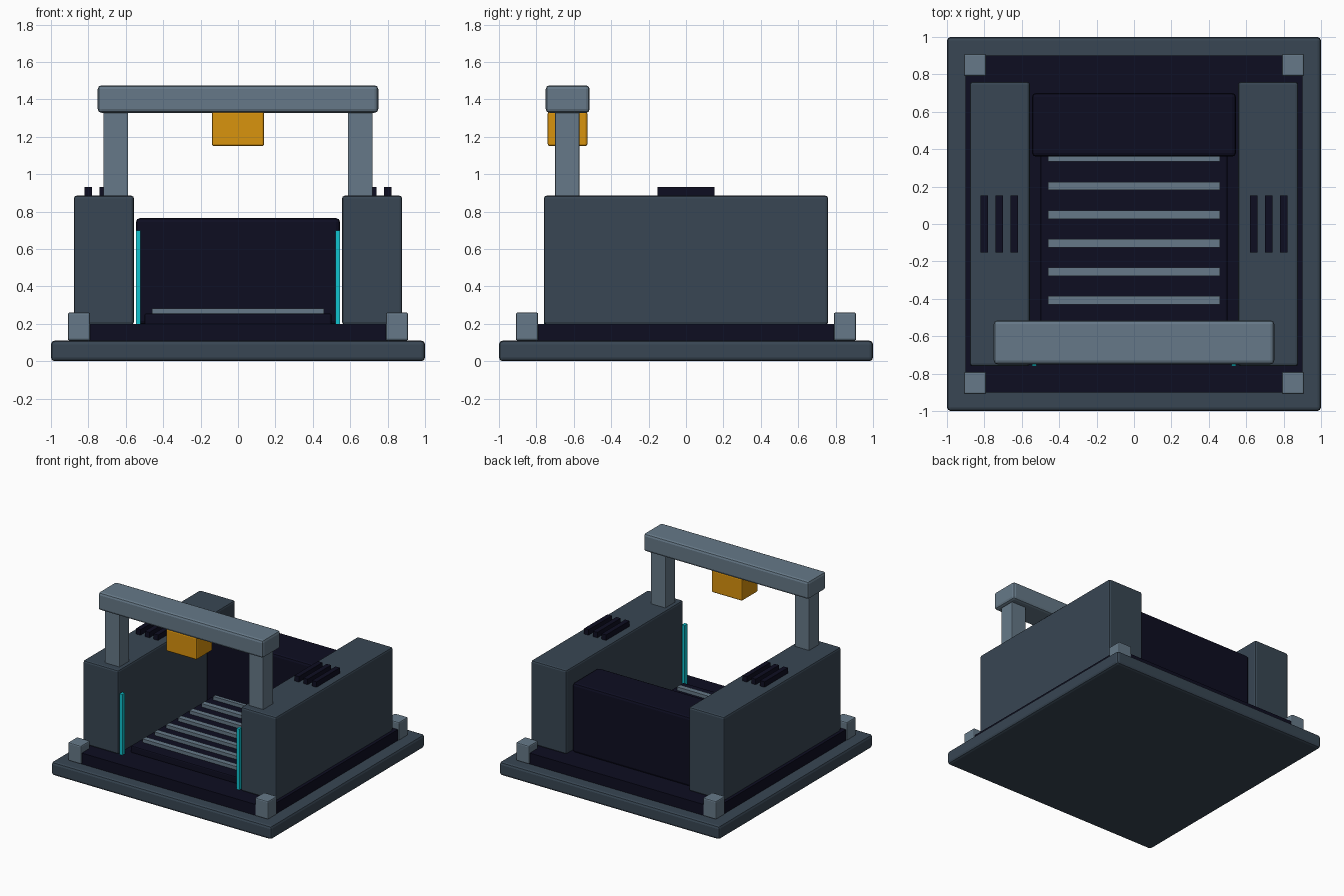
import bpy
import bmesh

if "Cube" in bpy.data.objects:
    bpy.data.objects.remove(bpy.data.objects["Cube"])


def material(name, hex_code):
    """Flat colour material from an sRGB hex code."""
    def lin(c):
        return c / 12.92 if c <= 0.04045 else ((c + 0.055) / 1.055) ** 2.4
    m = bpy.data.materials.new(name)
    rgb = [lin(int(hex_code[i:i + 2], 16) / 255) for i in (0, 2, 4)]
    m.diffuse_color = (*rgb, 1)
    m.use_nodes = True
    m.node_tree.nodes["Principled BSDF"].inputs["Base Color"].default_value = m.diffuse_color
    return m


SLATE = material("dark slate", "384653")
STEEL = material("light steel", "667988")
NAVY = material("near black navy", "0D0D21")
AMBER = material("amber", "D9930D")
CYAN = material("cyan", "10C4D0")


def box(name, x, y, z, mat, bevel=0.0):
    """Box from (min, max) ranges, with an optional small edge bevel."""
    bm = bmesh.new()
    bmesh.ops.create_cube(bm, size=1)
    for v in bm.verts:
        v.co = [r[0] if c < 0 else r[1] for c, r in zip(v.co, (x, y, z))]
    mesh = bpy.data.meshes.new(name)
    bm.to_mesh(mesh)
    bm.free()
    mesh.materials.append(mat)
    ob = bpy.data.objects.new(name, mesh)
    bpy.context.collection.objects.link(ob)
    if bevel:
        mod = ob.modifiers.new("bevel", "BEVEL")
        mod.width = bevel
        mod.segments = 2
    return ob


def pair(name, x, y, z, mat, bevel=0.0):
    """Right-hand box and its mirror image on the left."""
    box("right_" + name, x, y, z, mat, bevel)
    box("left_" + name, (-x[1], -x[0]), y, z, mat, bevel)


# Base plates
box("base_plate", (-1, 1), (-1, 1), (0, 0.11), SLATE, 0.02)
box("deck", (-0.9, 0.9), (-0.9, 0.9), (0.1, 0.2), NAVY)

# Corner blocks
for side, y in (("front", (-0.91, -0.79)), ("back", (0.79, 0.91))):
    pair(side + "_corner_block", (0.79, 0.91), y, (0.11, 0.26), STEEL, 0.01)

# Side walls with vent fins on top
pair("side_wall", (0.556, 0.878), (-0.76, 0.76), (0.195, 0.885), SLATE, 0.015)
for i in range(3):
    cx = 0.64 + 0.08 * i
    pair(f"vent_fin_{i + 1}", (cx - 0.02, cx + 0.02), (-0.152, 0.152),
         (0.87, 0.93), NAVY)

# Rear block closing the bay
box("rear_block", (-0.545, 0.545), (0.36, 0.70), (0.195, 0.765), NAVY, 0.02)

# Bay floor with cross slats
box("bay_floor", (-0.5, 0.5), (-0.68, 0.5), (0.195, 0.255), NAVY, 0.01)
for i in range(7):
    cy = -0.56 + 0.1525 * i
    box(f"floor_slat_{i + 1}", (-0.46, 0.46), (cy - 0.022, cy + 0.022),
        (0.25, 0.283), STEEL)

# Glowing strips at the entrance
pair("light_strip", (0.52, 0.545), (-0.76, -0.725), (0.195, 0.70), CYAN)

# Overhead gantry
pair("gantry_post", (0.587, 0.72), (-0.70, -0.57), (0.87, 1.34), STEEL, 0.006)
box("gantry_beam", (-0.75, 0.75), (-0.75, -0.515), (1.328, 1.475), STEEL, 0.02)
box("gantry_lamp", (-0.14, 0.14), (-0.74, -0.527), (1.15, 1.335), AMBER, 0.012)
